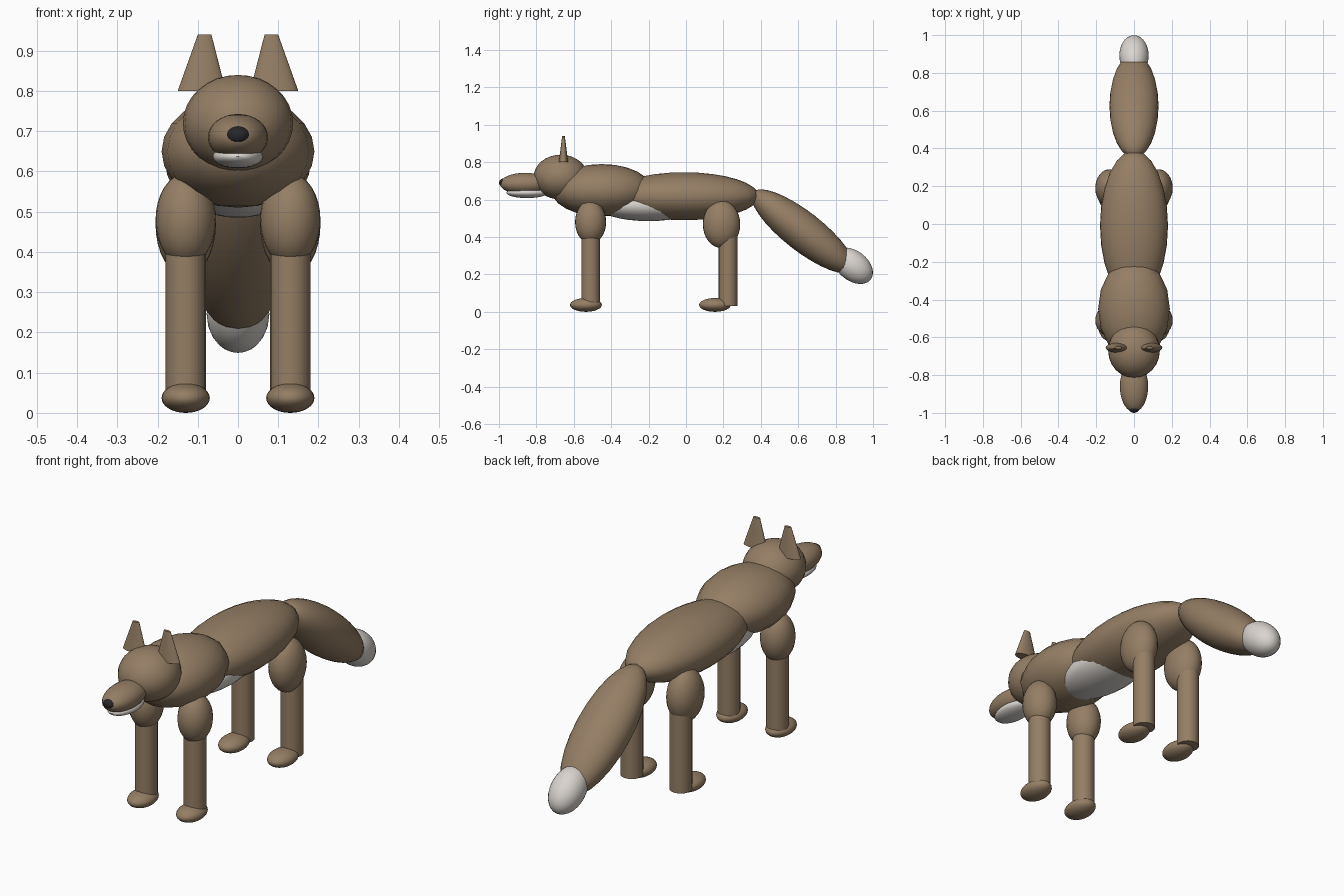
import bpy
from math import radians

cube = bpy.data.objects.get("Cube")
if cube:
    bpy.data.objects.remove(cube, do_unlink=True)


def material(name, rgb):
    m = bpy.data.materials.new(name)
    m.use_nodes = True
    colour = (*rgb, 1)
    m.diffuse_color = colour
    m.node_tree.nodes["Principled BSDF"].inputs["Base Color"].default_value = colour
    return m


BROWN = material("brown fur", (0.30, 0.21, 0.13))
WHITE = material("white fur", (0.70, 0.66, 0.62))
BLACK = material("black nose", (0.02, 0.02, 0.022))


def finish(name, mat):
    ob = bpy.context.object
    ob.name = name
    ob.data.materials.append(mat)
    bpy.ops.object.transform_apply(location=False, rotation=True, scale=True)
    bpy.ops.object.shade_smooth_by_angle(angle=radians(40))
    return ob


def ellipsoid(name, centre, radii, mat=BROWN, tilt=0, segments=24, rings=16):
    bpy.ops.mesh.primitive_uv_sphere_add(
        segments=segments, ring_count=rings, location=centre, rotation=(radians(tilt), 0, 0))
    bpy.context.object.scale = radii
    return finish(name, mat)


def column(name, centre, radius, top_radius, height, depth_scale=1, mat=BROWN):
    bpy.ops.mesh.primitive_cone_add(
        vertices=20, radius1=radius, radius2=top_radius, depth=height, location=centre)
    bpy.context.object.scale.y = depth_scale
    return finish(name, mat)


# Torso
ellipsoid("body", (0, -0.01, 0.618), (0.18, 0.40, 0.128))
ellipsoid("chest", (0, -0.45, 0.65), (0.19, 0.27, 0.14), segments=16, rings=12)
ellipsoid("belly", (0, -0.20, 0.57), (0.14, 0.28, 0.085), WHITE)

# Head
ellipsoid("head", (0, -0.67, 0.72), (0.137, 0.145, 0.12))
ellipsoid("snout", (0, -0.86, 0.685), (0.075, 0.135, 0.058))
ellipsoid("jaw", (0, -0.85, 0.637), (0.063, 0.11, 0.029), WHITE)
ellipsoid("nose", (0, -0.973, 0.69), (0.03, 0.027, 0.023), BLACK)

# Tail
ellipsoid("tail", (0, 0.625, 0.43), (0.13, 0.34, 0.105), tilt=-38)
ellipsoid("tail_tip", (0, 0.893, 0.246), (0.078, 0.12, 0.08), WHITE, tilt=-38)

# Ears and legs on both sides
for side, s in (("left", 1), ("right", -1)):
    ear = column(side + "_ear", (s * 0.09, -0.655, 0.87), 0.06, 0.017, 0.14, 0.42)
    for v in ear.data.vertices:
        if v.co.z > 0:
            v.co.x -= s * 0.007
    for end, leg_y, thigh_y, thigh_z, depth, height, paw_y in (
            ("front", -0.51, -0.51, 0.48, 0.083, 0.115, -0.535),
            ("back", 0.225, 0.19, 0.468, 0.10, 0.127, 0.155)):
        name = f"{end}_{side}_"
        x = s * 0.13
        ellipsoid(name + "thigh", (x, thigh_y, thigh_z), (0.075, depth, height))
        column(name + "leg", (x, leg_y, 0.225), 0.05, 0.05, 0.39)
        ellipsoid(name + "paw", (x, paw_y, 0.037), (0.06, 0.085, 0.037))
